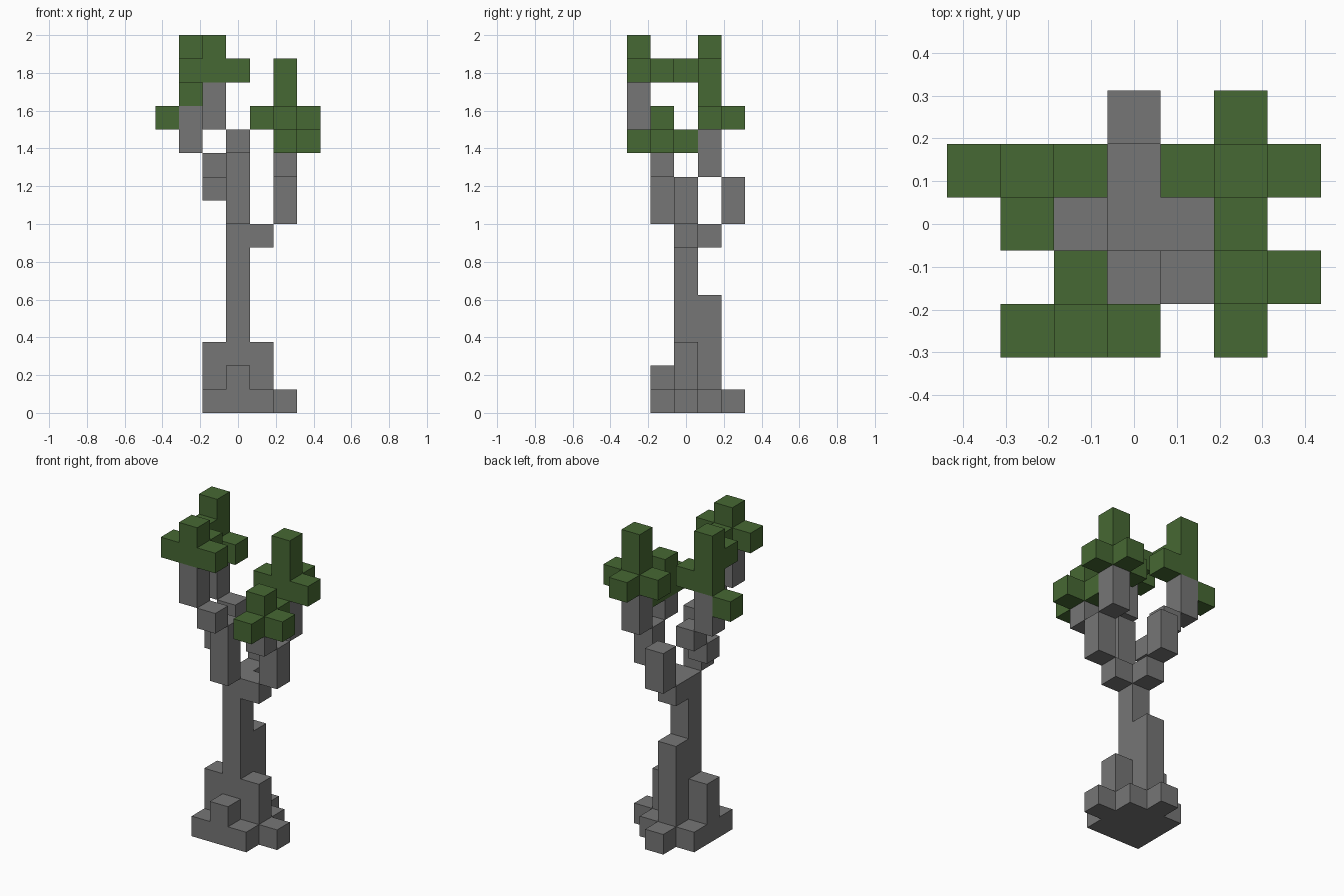
import bpy
import bmesh
from mathutils import Vector

old = bpy.data.objects.get("Cube")
if old:
    bpy.data.objects.remove(old, do_unlink=True)

U = 0.125  # edge of one block


def material(name, color):
    m = bpy.data.materials.new(name)
    m.use_nodes = True
    m.diffuse_color = color
    bsdf = next(n for n in m.node_tree.nodes if n.type == 'BSDF_PRINCIPLED')
    bsdf.inputs["Base Color"].default_value = color
    bsdf.inputs["Roughness"].default_value = 0.9
    return m


bark = material("bark grey", (0.18, 0.18, 0.18, 1))
leaf = material("leaf green", (0.062, 0.14, 0.033, 1))


def column(x, y, low, high):
    """Blocks stacked at one grid place, from level low to level high."""
    return {(x, y, z) for z in range(low, high + 1)}


parts = {}

# Trunk and roots
parts["trunk"] = (column(0, 0, 0, 7), bark)
roots = {(x, y, 0) for x in (-1, 0, 1) for y in (-1, 0, 1)} - {(0, 0, 0)}
roots |= {(2, 0, 0), (0, 2, 0)}
roots |= column(-1, 0, 0, 2) | column(1, 0, 0, 2)
roots |= column(0, -1, 0, 1) | column(0, 1, 0, 4)
parts["roots"] = (roots, bark)

# Branches climb in steps that touch at their edges
parts["front_branch"] = (
    column(0, -1, 8, 10) | column(0, -2, 11, 11) | column(-1, -2, 12, 13), bark)
parts["back_branch"] = (column(0, 1, 7, 7) | column(0, 2, 8, 9), bark)
parts["right_branch"] = (
    column(-1, 0, 9, 9) | column(-1, 1, 10, 10) | column(-2, 1, 11, 12), bark)
parts["left_branch"] = (
    column(1, 0, 7, 7) | column(2, 0, 8, 9)
    | column(2, -1, 10, 10) | column(2, 1, 10, 11), bark)

# Leaf clusters: an upright column with side blocks
parts["front_right_leaves"] = (
    column(-1, -2, 14, 15) | {(-2, -2, 14), (0, -2, 14), (-1, -1, 14)}, leaf)
parts["back_right_leaves"] = (
    column(-2, 1, 13, 15) | {(-3, 1, 12), (-1, 1, 13), (-2, 0, 14)}, leaf)
parts["back_left_leaves"] = (
    column(2, 1, 12, 14) | {(1, 1, 12), (3, 1, 12), (2, 2, 12)}, leaf)
parts["front_left_leaves"] = (
    column(2, -1, 11, 12) | {(2, -2, 11), (2, 0, 11), (3, -1, 11)}, leaf)

filled = set().union(*(cells for cells, _ in parts.values()))


def build(name, cells, mat):
    """Mesh only the outer sides of the blocks, merging flat neighbours."""
    bm = bmesh.new()
    verts = {}

    def vert(p):
        key = tuple(round(c * 2) for c in p)
        if key not in verts:
            verts[key] = bm.verts.new(p * U)
        return verts[key]

    for cell in sorted(cells):
        center = Vector(cell) + Vector((0, 0, 0.5))
        for axis in range(3):
            for sign in (-1, 1):
                n = Vector((0, 0, 0))
                n[axis] = sign
                if tuple(int(a + b) for a, b in zip(cell, n)) in filled:
                    continue
                a = Vector((0, 0, 0))
                a[(axis + 1) % 3] = 0.5
                b = n.cross(a)
                mid = center + n * 0.5
                bm.faces.new([vert(mid + c)
                              for c in (-a - b, a - b, a + b, b - a)])
    bmesh.ops.dissolve_limit(bm, angle_limit=0.01, verts=bm.verts[:],
                             edges=bm.edges[:])
    mesh = bpy.data.meshes.new(name)
    bm.to_mesh(mesh)
    bm.free()
    mesh.materials.append(mat)
    bpy.context.collection.objects.link(bpy.data.objects.new(name, mesh))


for part_name, (part_cells, part_mat) in parts.items():
    build(part_name, part_cells, part_mat)
